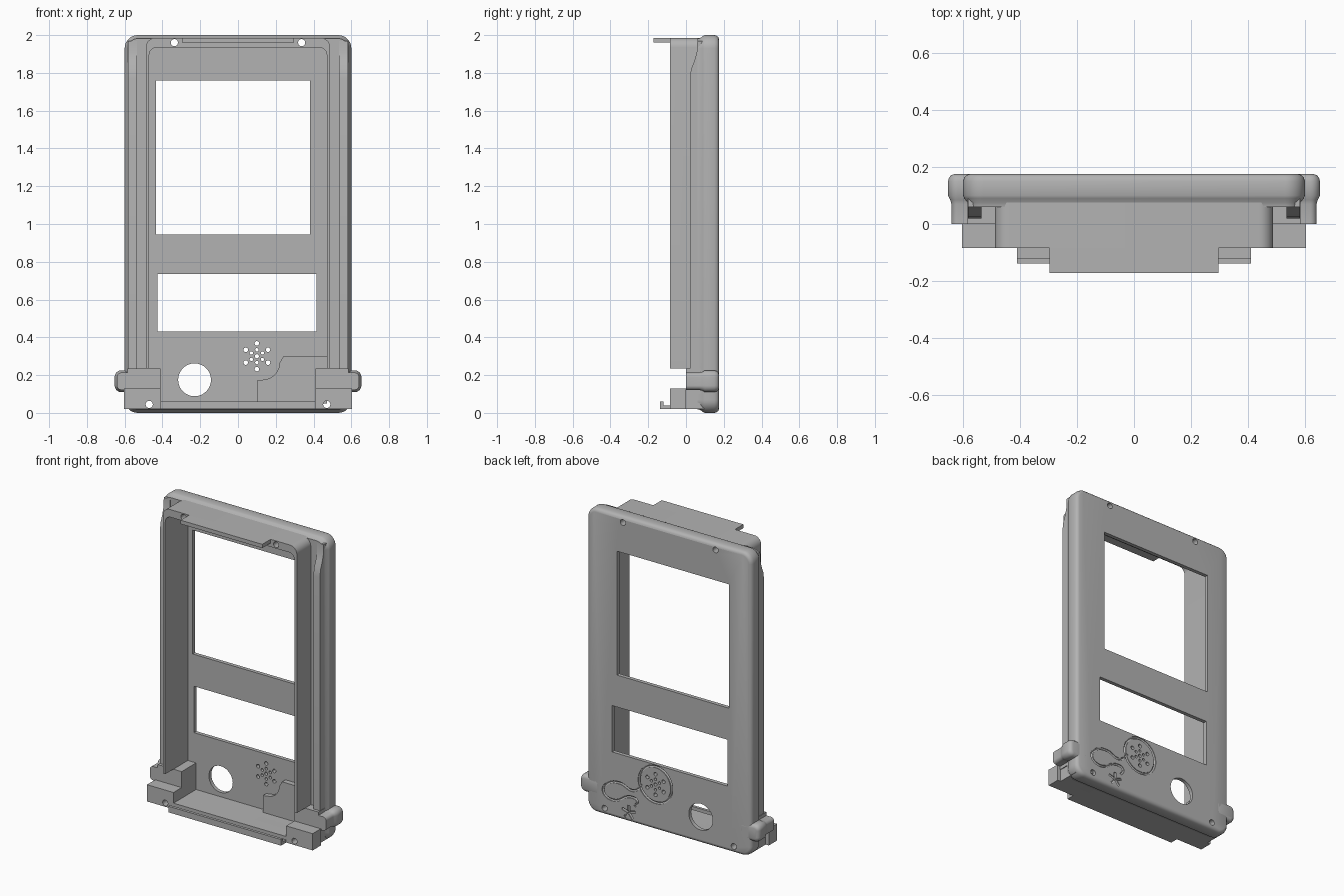
import bpy, bmesh, math
from mathutils import Vector

cube = bpy.data.objects.get("Cube")
if cube:
    bpy.data.objects.remove(cube, do_unlink=True)

grey = bpy.data.materials.new("plain grey")
grey.use_nodes = True
COLOUR = (0.45, 0.45, 0.45, 1)
grey.diffuse_color = COLOUR
grey.node_tree.nodes["Principled BSDF"].inputs["Base Color"].default_value = COLOUR


def finish(name, bm):
    bmesh.ops.recalc_face_normals(bm, faces=bm.faces)
    mesh = bpy.data.meshes.new(name)
    bm.to_mesh(mesh)
    bm.free()
    obj = bpy.data.objects.new(name, mesh)
    bpy.context.collection.objects.link(obj)
    mesh.materials.append(grey)
    return obj


def loft_into(bm, rings):
    """Skin a stack of equal-length point loops and cap both ends."""
    loops = [[bm.verts.new(p) for p in ring] for ring in rings]
    for a, b in zip(loops, loops[1:]):
        for i in range(len(a)):
            j = (i + 1) % len(a)
            bm.faces.new((a[i], a[j], b[j], b[i]))
    bm.faces.new(loops[0])
    bm.faces.new(loops[-1])


def loft(name, rings):
    bm = bmesh.new()
    loft_into(bm, rings)
    return finish(name, bm)


def round_rect(y, x0, x1, z0, z1, r, inset=0):
    """Rounded rectangle facing y, optionally shrunk by inset."""
    r2 = max(r - inset, 0.005)
    x0, x1, z0, z1 = x0 + inset, x1 - inset, z0 + inset, z1 - inset
    corners = [(x1 - r2, z1 - r2), (x0 + r2, z1 - r2), (x0 + r2, z0 + r2), (x1 - r2, z0 + r2)]
    pts = []
    for q, (cx, cz) in enumerate(corners):
        for k in range(9):
            a = (q + k / 8) * math.pi / 2
            pts.append((cx + r2 * math.cos(a), y, cz + r2 * math.sin(a)))
    return pts


def rect(y, x0, x1, z0, z1):
    return [(x0, y, z0), (x1, y, z0), (x1, y, z1), (x0, y, z1)]


def disc(y, x, z, r, n=32):
    return [(x + r * math.cos(t * math.tau / n), y, z + r * math.sin(t * math.tau / n)) for t in range(n)]


def box(name, x0, x1, y0, y1, z0, z1):
    return loft(name, [rect(y0, x0, x1, z0, z1), rect(y1, x0, x1, z0, z1)])


def cut(obj, *cutters):
    bpy.context.view_layer.objects.active = obj
    for c in cutters:
        mod = obj.modifiers.new("cut", "BOOLEAN")
        mod.operation, mod.solver, mod.object = "DIFFERENCE", "EXACT", c
        bpy.ops.object.modifier_apply(modifier=mod.name)


def groove(name, points, closed=False):
    """Tube cutter lying on the outer face."""
    curve = bpy.data.curves.new(name, "CURVE")
    curve.dimensions = "3D"
    curve.bevel_depth, curve.bevel_resolution = 0.009, 1
    curve.use_fill_caps = True
    curve.resolution_u = 6
    spline = curve.splines.new("BEZIER")
    spline.bezier_points.add(len(points) - 1)
    spline.use_cyclic_u = closed
    for bp, (x, z) in zip(spline.bezier_points, points):
        bp.co = (x, BACK, z)
        bp.handle_left_type = bp.handle_right_type = "AUTO"
    temp = bpy.data.objects.new(name, curve)
    bpy.context.collection.objects.link(temp)
    bpy.context.view_layer.update()
    mesh = bpy.data.meshes.new_from_object(temp.evaluated_get(bpy.context.evaluated_depsgraph_get()))
    bm = bmesh.new()
    bm.from_mesh(mesh)
    bpy.data.objects.remove(temp, do_unlink=True)
    return finish(name, bm)


BACK, FLOOR = 0.175, 0.15

# Outer shell with rounded back edge and narrowed front lip
steps = [(0.06, 0.018), (0.075, 0.016), (0.09, 0.004), (0.1, 0), (0.15, 0),
         (0.163, 0.004), (0.171, 0.011), (BACK, 0.022)]
shell = loft("face_shell", [round_rect(y, -0.6, 0.6, 0, 2, 0.07, i) for y, i in steps])
pocket = loft("pocket_cutter", [round_rect(y, -0.47, 0.47, 0.06, 1.935, 0.04) for y in (-0.3, FLOOR)])

# Cutter holding windows, knob opening, screw holes and speaker holes
bm = bmesh.new()
for x0, x1, z0, z1 in [(-0.435, 0.38, 0.945, 1.76), (-0.425, 0.415, 0.43, 0.735)]:
    loft_into(bm, [rect(y, x0, x1, z0, z1) for y in (-0.3, 0.3)])
holes = [(-0.23, 0.175, 0.087), (0.1, 0.3, 0.011)]
holes += [(s * x, z, 0.019) for s in (-1, 1) for x, z in ((0.337, 1.96), (0.47, 0.045))]
for k in range(6):
    a = math.pi / 2 + k * math.pi / 3
    holes += [(0.1 + r * math.cos(a), 0.3 + r * math.sin(a), h) for r, h in ((0.068, 0.012), (0.034, 0.009))]
for x, z, r in holes:
    loft_into(bm, [disc(y, x, z, r) for y in (-0.3, 0.3)])
openings = finish("openings_cutter", bm)

# Engraved ornament: speaker ring, looping cord and small star
grooves = [groove("ring_groove", [(x, z) for x, _, z in disc(0, 0.1, 0.3, 0.118, 16)], True),
           groove("cord_groove", [(0.2, 0.275), (0.225, 0.24), (0.27, 0.215), (0.356, 0.24), (0.45, 0.214),
                                  (0.479, 0.153), (0.414, 0.115), (0.284, 0.17), (0.233, 0.155), (0.25, 0.115)])]
for k in range(5):
    a = math.pi / 2 + k * math.tau / 5
    grooves.append(groove("star_groove", [(0.295, 0.065), (0.295 + 0.05 * math.cos(a), 0.065 + 0.045 * math.sin(a))]))
cut(shell, pocket, openings, *grooves)

# Inner wall frame, open at the lower corners
frame = loft("wall_frame", [round_rect(y, -0.488, 0.488, 0.02, 1.985, 0.05) for y in (-0.085, 0.145)])
notch = box("notch_cutter", -1, 1, -0.3, 0, -0.1, 0.235)
cut(frame, pocket, notch, openings)

# Top tab and floor ledge with its lip
parts = [shell, frame,
         box("top_tab", -0.297, 0.297, -0.172, -0.08, 1.96, 1.985),
         box("bottom_ledge", -0.42, 0.42, -0.085, FLOOR, 0.02, 0.06),
         box("bottom_tab", -0.41, 0.41, -0.138, -0.08, 0.02, 0.038),
         box("bottom_tab_lip", -0.41, 0.41, -0.138, -0.12, 0.02, 0.06)]

# Raised pad behind the ornament with a quarter-round step
outline = [(0.47, 0.05), (0.1, 0.05), (0.1, 0.17)]
outline += [(0.13 + 0.09 * math.sin(t * math.pi / 12), 0.265 - 0.09 * math.cos(t * math.pi / 12)) for t in range(7)]
outline += [(0.24, 0.298), (0.47, 0.298)]
parts.append(loft("raised_pad", [[(x, y, z) for x, z in outline] for y in (0.115, FLOOR + 0.005)]))

# Side rails, corner blocks and ears on both sides
rail = [(0.1, 0.2), (0.02, 0.2), (0.02, 1.77), (0.027, 1.82), (0.045, 1.865), (0.057, 1.91), (0.06, 1.97), (0.1, 1.97)]
ear = [(0, 0.012), (0.07, 0.012), (0.085, 0.008), (0.1, 0), (0.15, 0), (0.163, 0.004), (0.171, 0.011), (BACK, 0.022)]
for s, side in ((1, "left"), (-1, "right")):
    parts.append(loft(side + "_rail", [[(s * x, y, z) for y, z in rail] for x in (0.535, 0.582)]))
    x0, x1 = sorted((s * 0.41, s * 0.585))
    upper = box(side + "_upper_block", x0, x1, 0, FLOOR, 0.1, 0.235)
    x0, x1 = sorted((s * 0.41, s * 0.603))
    lower = loft(side + "_lower_block", [rect(-0.085, x0, x1, 0.02, 0.13), rect(0.0, x0, x1, 0.02, 0.13)])
    x0, x1 = sorted((s * 0.41, s * 0.58))
    foot = box(side + "_block_core", x0, x1, -0.01, FLOOR, 0.02, 0.13)
    x0, x1 = sorted((s * 0.5, s * 0.653))
    flap = loft(side + "_ear", [round_rect(y, x0, x1, 0.11, 0.225, 0.035, i) for y, i in ear])
    for block in (lower, foot):
        cut(block, openings)
    parts += [upper, lower, foot, flap]

for c in [pocket, openings, notch] + grooves:
    bpy.data.objects.remove(c, do_unlink=True)

bpy.ops.object.select_all(action="DESELECT")
for p in parts:
    p.select_set(True)
bpy.context.view_layer.objects.active = shell
bpy.ops.object.shade_smooth_by_angle(angle=math.radians(35))
